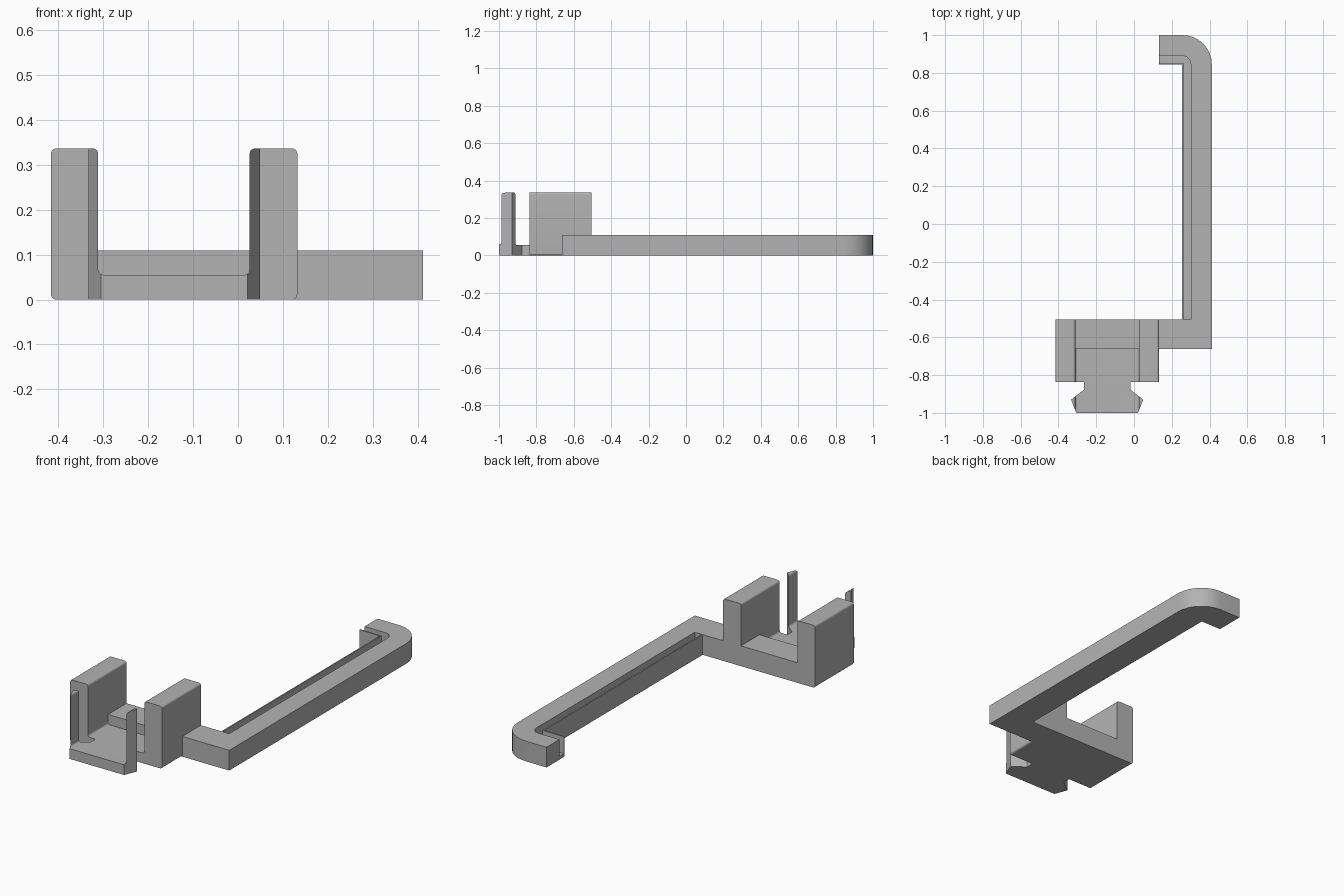
import bpy, bmesh, math
from mathutils import Vector

cube = bpy.data.objects.get("Cube")
if cube:
    bpy.data.objects.remove(cube, do_unlink=True)

grey = bpy.data.materials.new("plain_grey")
grey.use_nodes = True
grey.diffuse_color = (0.45, 0.45, 0.45, 1)
grey.node_tree.nodes["Principled BSDF"].inputs["Base Color"].default_value = (0.45, 0.45, 0.45, 1)


def rounded(corners, steps=8):
    """Outline from (x, y) or (x, y, radius) corners; right-angled corners may be rounded."""
    out = []
    n = len(corners)
    for i, c in enumerate(corners):
        p = Vector(c[:2])
        r = c[2] if len(c) > 2 else 0
        if not r:
            out.append(p)
            continue
        a = (Vector(corners[i - 1][:2]) - p).normalized()
        b = (Vector(corners[(i + 1) % n][:2]) - p).normalized()
        for k in range(steps + 1):
            t = math.pi / 2 * k / steps
            out.append(p + r * (a * (1 - math.sin(t)) + b * (1 - math.cos(t))))
    return out


def prism(name, corners, lo, hi, along="z"):
    """Extrude an outline along z (plan outline) or along y (front outline)."""
    bm = bmesh.new()
    verts = [bm.verts.new((p.x, p.y, lo) if along == "z" else (p.x, lo, p.y))
             for p in rounded(corners)]
    face = bm.faces.new(verts)
    ext = bmesh.ops.extrude_face_region(bm, geom=[face])
    move = Vector((0, 0, hi - lo)) if along == "z" else Vector((0, hi - lo, 0))
    bmesh.ops.translate(bm, vec=move, verts=[g for g in ext["geom"] if isinstance(g, bmesh.types.BMVert)])
    bmesh.ops.recalc_face_normals(bm, faces=bm.faces)
    mesh = bpy.data.meshes.new(name)
    bm.to_mesh(mesh)
    bm.free()
    mesh.materials.append(grey)
    obj = bpy.data.objects.new(name, mesh)
    bpy.context.collection.objects.link(obj)
    return obj


def select(obj):
    bpy.ops.object.select_all(action="DESELECT")
    obj.select_set(True)
    bpy.context.view_layer.objects.active = obj


# Main dimensions
LEFT, RIGHT = -0.416, 0.132
IN_LEFT, IN_RIGHT = -0.311, 0.026
MID = (LEFT + RIGHT) / 2
BACK, STEP, FRONT = -0.505, -0.663, -0.836
TOP, ARM_TOP, FLOOR = 0.336, 0.109, 0.055
R = 0.012

# U-shaped clip body, trimmed to its plan so that the front snap prongs remain
clip = prism("clip_body", [
    (LEFT, 0, R), (RIGHT, 0, R), (RIGHT, TOP, R), (IN_RIGHT, TOP, R),
    (IN_RIGHT, FLOOR, R), (IN_LEFT, FLOOR, R), (IN_LEFT, TOP, R), (LEFT, TOP, R)],
    -1.1, BACK, "y")
half = [(0.163, -1), (0.191, -0.93), (0.123, -0.877), (0.123, FRONT), (0.4, FRONT), (0.4, -0.4)]
plan = [(MID + x, y) for x, y in half] + [(MID - x, y) for x, y in reversed(half)]
cutter = prism("plan_cutter", plan, -0.1, 0.5)
cutter.hide_render = True
trim = clip.modifiers.new("trim", "BOOLEAN")
trim.operation = "INTERSECT"
trim.solver = "EXACT"
trim.object = cutter
select(clip)
bpy.ops.object.modifier_apply(modifier="trim")
bpy.data.objects.remove(cutter, do_unlink=True)

# Raised step between the two walls
step = prism("rear_step", [(IN_LEFT, STEP), (IN_RIGHT, STEP), (IN_RIGHT, BACK), (IN_LEFT, BACK)],
             0.03, ARM_TOP)

# Long arm with hooked end
arm = prism("arm", [
    (RIGHT - 0.015, STEP), (0.412, STEP), (0.412, 1, 0.155), (RIGHT, 1),
    (RIGHT, 0.89), (0.301, 0.89, 0.045), (0.301, BACK), (RIGHT - 0.015, BACK)], 0, ARM_TOP)

# Groove floor and thin lip along the inside of the arm
groove = prism("groove_floor", [
    (0.254, BACK), (0.301, BACK), (0.301, 0.89, 0.045), (RIGHT, 0.89),
    (RIGHT, 0.845), (0.254, 0.845)], 0, 0.018)
lip = prism("groove_lip", [
    (0.254, BACK), (0.261, BACK), (0.261, 0.852), (RIGHT, 0.852),
    (RIGHT, 0.845), (0.254, 0.845)], 0, ARM_TOP)

for obj in (clip, step, arm, groove, lip):
    select(obj)
    bpy.ops.object.shade_smooth_by_angle(angle=math.radians(30))
